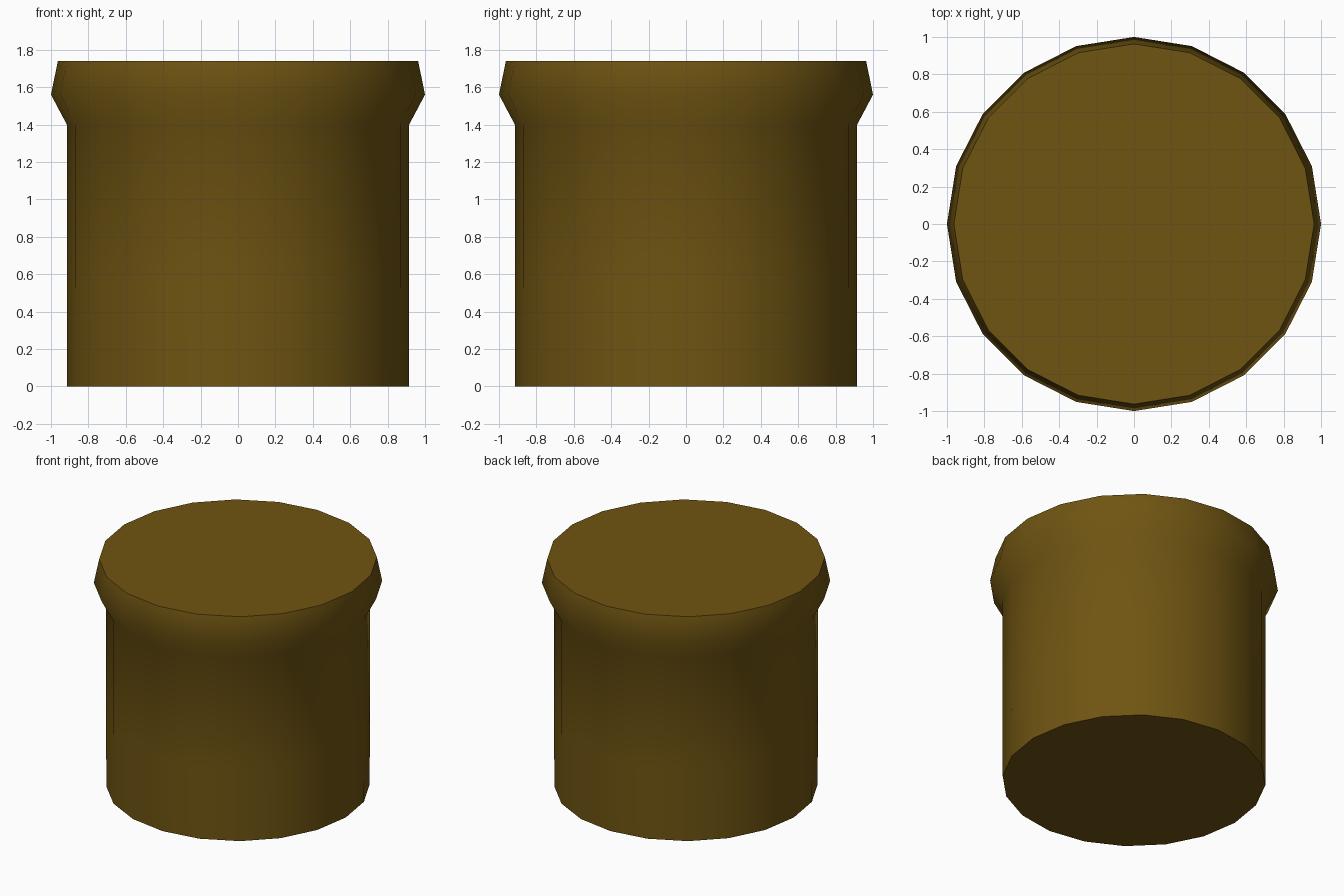
import bpy, bmesh
from math import cos, sin, tau, radians

if "Cube" in bpy.data.objects:
    bpy.data.objects.remove(bpy.data.objects["Cube"])

SIDES = 20
# Profile from bottom to top: (radius, height)
PROFILE = [(0.913, 0.0), (0.915, 0.55), (0.915, 1.40), (1.0, 1.56), (0.963, 1.74)]

# Stub with flared collar, lathed from the profile and capped at both ends
bm = bmesh.new()
rings = [[bm.verts.new((r * cos(tau * i / SIDES), r * sin(tau * i / SIDES), z))
          for i in range(SIDES)] for r, z in PROFILE]
for low, high in zip(rings, rings[1:]):
    for i in range(SIDES):
        j = (i + 1) % SIDES
        bm.faces.new((low[i], low[j], high[j], high[i]))
bm.faces.new(rings[0][::-1])
bm.faces.new(rings[-1])

mesh = bpy.data.meshes.new("collared_stub")
bm.to_mesh(mesh)
bm.free()
stub = bpy.data.objects.new("collared_stub", mesh)
bpy.context.collection.objects.link(stub)

# Dark brass colour
brass = bpy.data.materials.new("dark_brass")
brass.diffuse_color = (0.16, 0.09, 0.006, 1)
brass.use_nodes = True
brass.node_tree.nodes["Principled BSDF"].inputs["Base Color"].default_value = brass.diffuse_color
mesh.materials.append(brass)

# Smooth sides, sharp cap edges
bpy.context.view_layer.objects.active = stub
stub.select_set(True)
bpy.ops.object.shade_smooth_by_angle(angle=radians(55))
